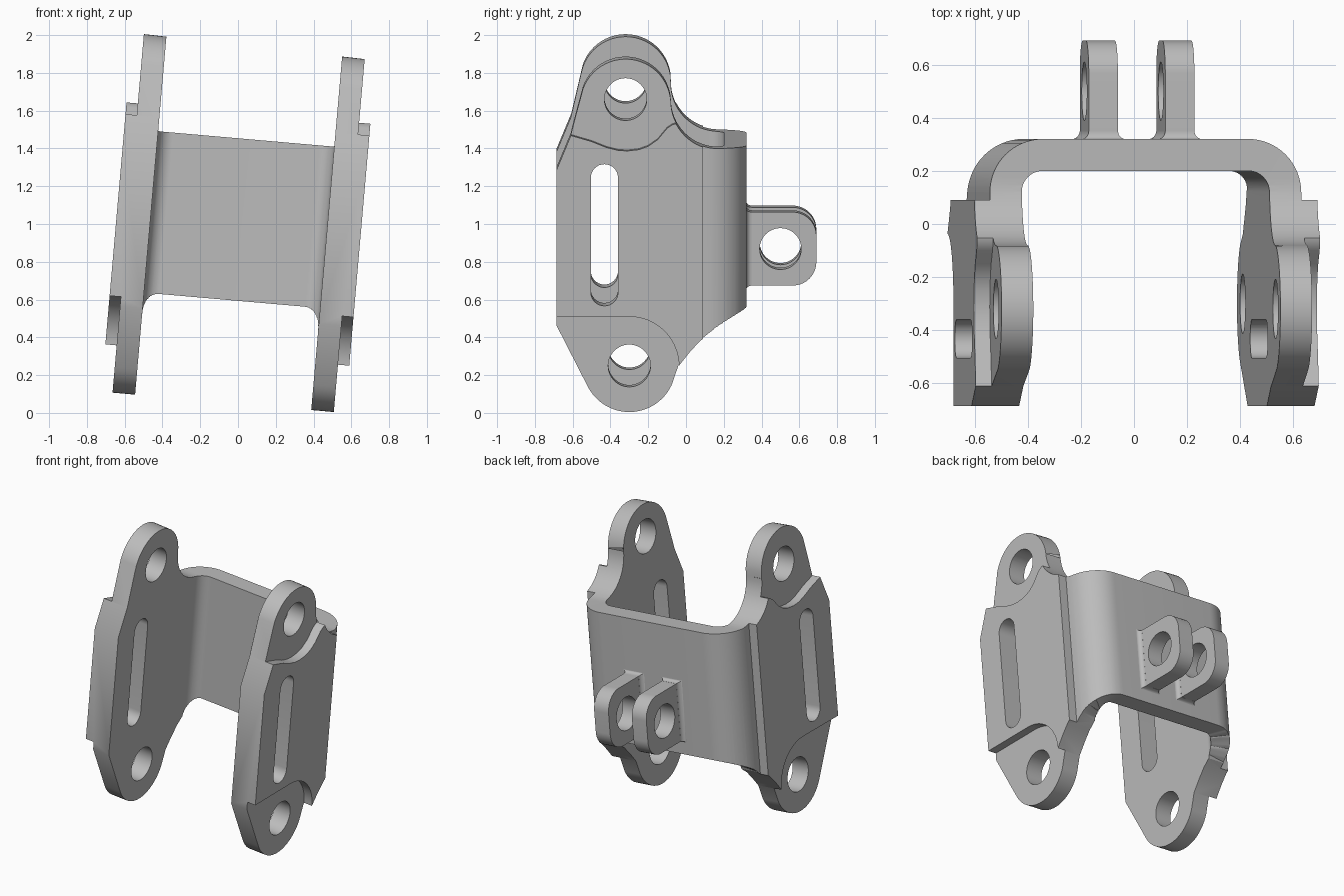
import bpy, bmesh, math
from math import sin, cos, pi, radians
from mathutils import Vector

old = bpy.data.objects.get("Cube")
if old:
    bpy.data.objects.remove(old, do_unlink=True)

grey = bpy.data.materials.new("plain grey")
grey.use_nodes = True
GREY = (0.5, 0.5, 0.5, 1)
grey.diffuse_color = GREY
grey.node_tree.nodes["Principled BSDF"].inputs["Base Color"].default_value = GREY


def loft(name, rings):
    """Closed solid through rings that have equal point counts."""
    bm = bmesh.new()
    vr = [[bm.verts.new(p) for p in r] for r in rings]
    n = len(rings[0])
    for a, b in zip(vr, vr[1:]):
        for i in range(n):
            j = (i + 1) % n
            bm.faces.new((a[i], a[j], b[j], b[i]))
    bm.faces.new(vr[0])
    bm.faces.new(vr[-1])
    bmesh.ops.recalc_face_normals(bm, faces=bm.faces)
    me = bpy.data.meshes.new(name)
    bm.to_mesh(me)
    bm.free()
    me.materials.append(grey)
    ob = bpy.data.objects.new(name, me)
    bpy.context.collection.objects.link(ob)
    return ob


def side_prism(name, pts, x0, x1):
    return loft(name, [[(x, p, q) for p, q in pts] for x in (x0, x1)])


def arc(cx, cy, r, a0, a1, n=16):
    return [(cx + r * cos(radians(a0 + (a1 - a0) * i / n)),
             cy + r * sin(radians(a0 + (a1 - a0) * i / n))) for i in range(n + 1)]


def boolean(ob, cutter, op="DIFFERENCE"):
    m = ob.modifiers.new("cut", "BOOLEAN")
    m.operation, m.object, m.solver = op, cutter, "EXACT"
    bpy.context.view_layer.objects.active = ob
    bpy.ops.object.modifier_apply(modifier=m.name)
    bpy.data.objects.remove(cutter, do_unlink=True)


def W(z):
    """Height on the +x arm to height in the untilted frame."""
    return (z - 0.947) / 0.996


def low(pts):
    return [(y, W(z)) for y, z in pts]


# U-shaped channel in plan, with thicker pads on the outside of both arms
right = [(0.468, -0.8), (0.648, -0.8), (0.648, 0.09), (0.588, 0.09)]
outer = arc(0.388, 0.12, 0.20, 0, 90)
inner = arc(0.388, 0.12, 0.08, 90, 0)
half = right + outer
plan = half + [(-x, y) for x, y in reversed(half)]
plan += [(-x, y) for x, y in reversed(inner)] + inner
body = loft("bracket_body", [[(x, y, z) for x, y in plan] for z in (-1.2, 1.2)])

# Side outline with two lugs; the -x upper lug is slightly taller
lug = arc(-0.32, 1.63, 0.24, 8, 160, 24)
outline = (lug + [(-0.61, 1.47), (-0.685, 1.29), (-0.685, 0.46)]
           + arc(-0.30, 0.25, 0.247, 207, 335, 24)
           + [(-0.04, 0.25), (0.02, 0.325), (0.07, 0.38), (0.12, 0.42), (0.12, 0.1), (0.6, 0.1), (0.6, 1.397)]
           + arc(0.17, 1.647, 0.25, 270, 180))
rings = []
for x, lift in ((-0.75, 0.035), (0.75, -0.003)):
    rings.append([(x, y, W(z) + (lift if i < len(lug) else 0)) for i, (y, z) in enumerate(outline)])
boolean(body, loft("outline_cutter", rings), "INTERSECT")

# Lower edge of the web, falling along both bends
stations = []
for i in range(13):
    t = pi / 2 * i / 12
    stations.append((cos(t), sin(t), W(0.42 + 0.123 * sin(t) ** 0.8)))
fan = []
for s in (1, -1):
    for c, d, w in (stations if s == 1 else reversed(stations)):
        a = (s * (0.388 + 0.04 * c), 0.12 + 0.04 * d)
        b = (s * (0.388 + 0.25 * c), 0.12 + 0.25 * d)
        fan.append([(*a, w), (*b, w), (*b, -1.3), (*a, -1.3)])
boolean(body, loft("web_cutter", fan))

# Trim the pads away around the lugs
top_trim = low([(-0.8, 1.52), (-0.61, 1.472), (-0.5, 1.44), (-0.42, 1.408), (-0.36, 1.393), (-0.31, 1.39),
                (-0.25, 1.397), (-0.2, 1.415), (-0.15, 1.45), (-0.1, 1.51), (-0.07, 1.53), (-0.04, 1.537),
                (0.0, 1.54), (0.0, 2.3), (-0.8, 2.3)])
low_trim = low([(-0.8, 0.51)] + arc(-0.30, 0.25, 0.263, 90, 0) + [(-0.037, -0.3), (-0.8, -0.3)])
for s in (1, -1):
    for pts in (top_trim, low_trim):
        boolean(body, side_prism("pad_cutter", pts, s * 0.588, s * 0.8))

# Pivot holes and long slots through both arms
slot = arc(-0.432, 1.248, 0.072, 0, 180) + arc(-0.432, 0.642, 0.072, 180, 360)
for pts in (arc(-0.32, 1.658, 0.112, 0, 352.5, 47), arc(-0.30, 0.248, 0.112, 0, 352.5, 47), slot):
    boolean(body, side_prism("hole_cutter", low(pts), -0.8, 0.8))

# Two rear clevis ears, each with a pin hole and a flared foot
parts = [body]
EW = -0.113
for name, cx in (("rear_ear_right", -0.127), ("rear_ear_left", 0.162)):
    prof = ([(0.31, EW + 0.195), (0.31, EW - 0.195)]
            + arc(0.565, EW - 0.07, 0.125, -90, 0) + arc(0.565, EW + 0.07, 0.125, 0, 90))
    ear = side_prism(name, prof, cx - 0.055, cx + 0.055)
    boolean(ear, side_prism("pin_cutter", arc(0.5, EW, 0.11, 0, 352.5, 47), cx - 0.2, cx + 0.2))
    foot = []
    for i in range(7):
        t = pi / 2 * i / 6
        g, y = 0.03 * (1 - sin(t)), 0.319 + 0.03 * (1 - cos(t))
        hx, hz = 0.0555 + g, 0.1955 + g * 0.6
        foot.append([(cx + a * hx, y, EW + b * hz) for a, b in ((-1, -1), (1, -1), (1, 1), (-1, 1))])
    parts += [ear, loft(name + "_foot", foot)]

# Smooth the curves and lean the whole bracket sideways
for ob in parts:
    ob.rotation_euler = (0, radians(5), 0)
    ob.location = (0.004, 0, 1.0)
    bpy.ops.object.select_all(action="DESELECT")
    ob.select_set(True)
    bpy.context.view_layer.objects.active = ob
    bpy.ops.object.shade_smooth_by_angle(angle=radians(28))
